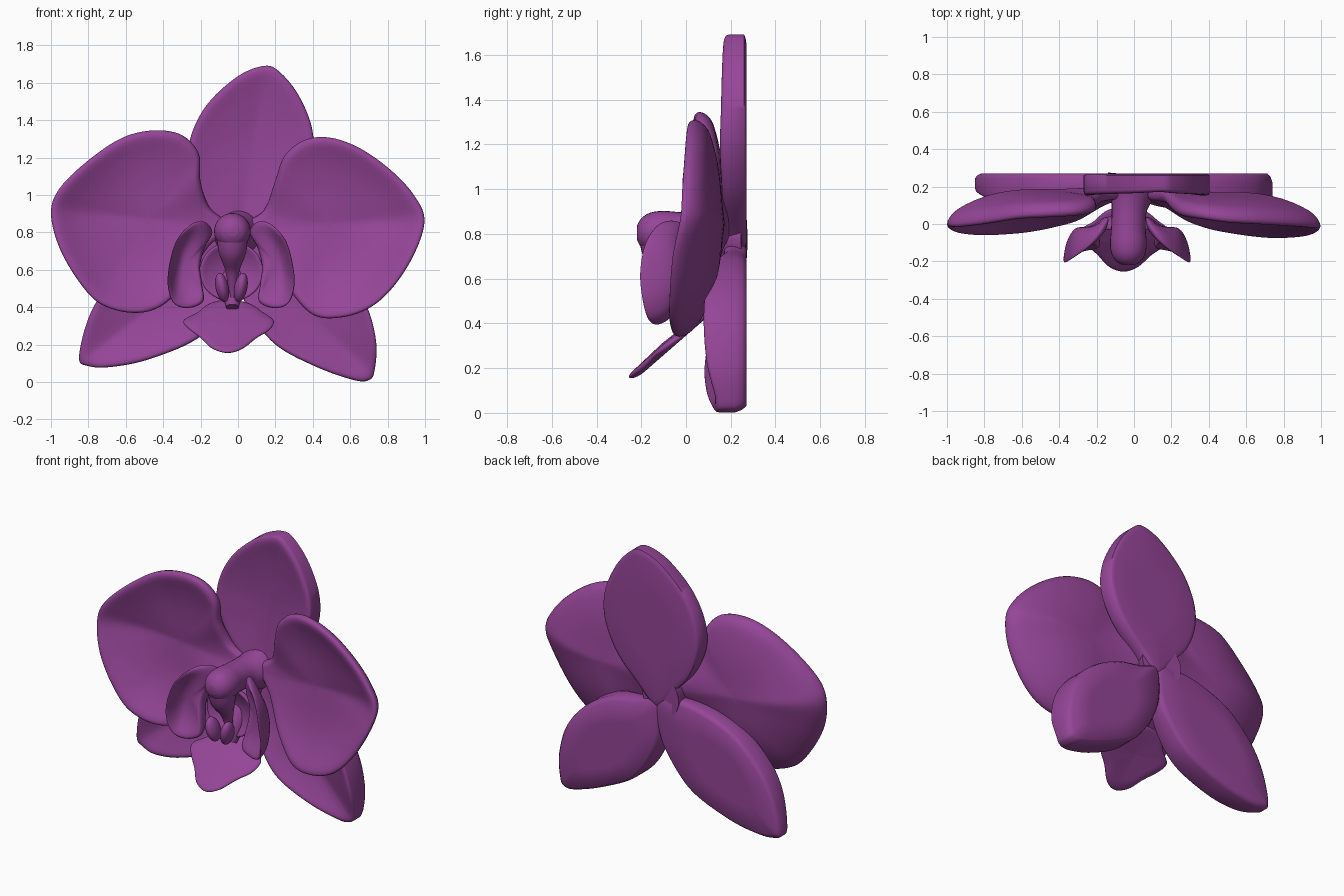
import bpy, bmesh, math
from mathutils import Vector

purple = bpy.data.materials.new("petal_purple")
purple.diffuse_color = (0.30, 0.06, 0.31, 1)


def finish(name, bm):
    bmesh.ops.recalc_face_normals(bm, faces=bm.faces)
    me = bpy.data.meshes.new(name)
    bm.to_mesh(me)
    bm.free()
    ob = bpy.data.objects.new(name, me)
    bpy.context.collection.objects.link(ob)
    me.materials.append(purple)
    bpy.context.view_layer.objects.active = ob
    ob.select_set(True)
    bpy.ops.object.shade_smooth_by_angle(angle=math.radians(60))
    ob.select_set(False)
    return ob


def spline(pts, steps=7, closed=True):
    """Catmull-Rom through the points."""
    P = [Vector(p) for p in pts]
    n, out = len(P), []
    for i in range(n if closed else n - 1):
        q = [P[(i + k) % n] if closed else P[min(max(i + k, 0), n - 1)] for k in (-1, 0, 1, 2)]
        for s in range(steps):
            t = s / steps
            out.append(0.5 * (2 * q[1] + (q[2] - q[0]) * t
                              + (2 * q[0] - 5 * q[1] + 4 * q[2] - q[3]) * t * t
                              + (3 * q[1] - q[0] - 3 * q[2] + q[3]) * t ** 3))
    return out if closed else out + [P[-1]]


def skin(bm, rings, start, end):
    """Join equal rings of points, closing both ends with a fan."""
    V = [[bm.verts.new(p) for p in r] for r in rings]
    n = len(V[0])
    for a, b in zip(V, V[1:]):
        for i in range(n):
            bm.faces.new((a[i], a[(i + 1) % n], b[(i + 1) % n], b[i]))
    for r, c in ((V[0], start), (V[-1], end)):
        c = bm.verts.new(c)
        for i in range(n):
            bm.faces.new((r[i], r[(i + 1) % n], c))


def petal(name, outline, centre, half=0.03, flat=None, bevel=0.01, vein=None, crease=0.012,
          power=2.0, round_at=0.88):
    """Cupped blade: outline and centre are (x, z, y of middle sheet)."""
    rim = spline(outline)
    c = Vector(centre)

    def point(p, t, side):
        q = c.lerp(p, t)
        y = c.z + (p.z - c.z) * t ** power
        if vein:                                    # soft midrib from base to tip
            a, b = Vector(vein[0]), Vector(vein[1])
            d = (b - a).normalized()
            r = Vector((q.x, q.y)) - a
            dist = math.hypot(d.x * r.y - d.y * r.x, 0.025)
            y += crease * math.exp(-dist / 0.06) * (1 - t ** 4)
        edge = max(0.0, (t - round_at) / (1 - round_at))
        return (q.x, y + side * half * math.sqrt(max(0, 1 - edge * edge)), q.y)

    ts = [0.06, 0.15, 0.25, 0.36, 0.48, 0.6, 0.72, 0.81, 0.88, 0.92, 0.95, 0.975, 0.992, 1.0]
    rings = [[point(p, t, -1) for p in rim] for t in ts]
    if flat is None:
        rings += [[point(p, t, 1) for p in rim] for t in reversed(ts[:-1])]
        end = point(c, 0, 1)
    else:
        for t, y in ((1, flat - bevel), (0.97, flat - bevel * 0.4), (0.92, flat), (0.5, flat)):
            rings.append([(c.x + (p.x - c.x) * t, y, c.y + (p.y - c.y) * t) for p in rim])
        end = (c.x, flat, c.y)
    bm = bmesh.new()
    skin(bm, rings, point(c, 0, -1), end)
    return finish(name, bm)


def tube(name, pts):
    """Round tube through (x, y, z, radius) points."""
    path = spline(pts, 6, closed=False)
    rings = []
    for i, p in enumerate(path):
        d = (path[min(i + 1, len(path) - 1)] - path[max(i - 1, 0)]).to_3d().normalized()
        u = Vector((1, 0, 0))
        u = (u - d * u.dot(d)).normalized()
        w = d.cross(u)
        rings.append([p.to_3d() + p.w * (math.cos(a) * u + math.sin(a) * w)
                      for a in [k * math.tau / 28 for k in range(28)]])
    bm = bmesh.new()
    skin(bm, rings, path[0].to_3d(), path[-1].to_3d())
    return finish(name, bm)


def ball(name, loc, size, rot=(0, 0, 0)):
    bm = bmesh.new()
    bmesh.ops.create_uvsphere(bm, u_segments=32, v_segments=20, radius=1)
    ob = finish(name, bm)
    ob.location, ob.scale, ob.rotation_euler = loc, size, rot
    return ob


# Three flat-backed sepals behind
petal("top_sepal", [
    (0.14, 1.69, .19), (0.0, 1.635, .185), (-0.16, 1.49, .18), (-0.25, 1.32, .175), (-0.265, 1.15, .17),
    (-0.2, 0.97, .18), (-0.08, 0.83, .19), (0.03, 0.72, .2), (0.16, 0.83, .19), (0.31, 0.99, .18),
    (0.395, 1.18, .17), (0.395, 1.36, .175), (0.32, 1.54, .18), (0.22, 1.66, .185)],
    (0.07, 1.22, .235), flat=0.27, vein=((0, 0.75), (0.14, 1.69)))
petal("lower_left_sepal", [
    (-0.85, 0.13, .19), (-0.8, 0.085, .18), (-0.68, 0.08, .14), (-0.48, 0.12, .12), (-0.22, 0.23, .12),
    (-0.06, 0.4, .14), (0.02, 0.56, .18), (0.03, 0.76, .2), (-0.12, 0.79, .2), (-0.32, 0.76, .18),
    (-0.53, 0.67, .16), (-0.7, 0.51, .15), (-0.8, 0.34, .16)],
    (-0.45, 0.42, .19), flat=0.27, bevel=0.025, vein=((0, 0.75), (-0.85, 0.1)))
petal("lower_right_sepal", [
    (0.73, 0.06, .15), (0.7, 0.01, .15), (0.62, 0.01, .14), (0.42, 0.08, .11), (0.2, 0.2, .1),
    (0.06, 0.38, .13), (0.0, 0.56, .18), (0.02, 0.76, .2), (0.16, 0.73, .2), (0.35, 0.69, .16),
    (0.54, 0.58, .11), (0.68, 0.42, .095), (0.738, 0.22, .11)],
    (0.4, 0.36, .18), flat=0.27, bevel=0.05, vein=((0, 0.75), (0.7, 0.02)))

# Two big cupped side petals
petal("right_petal", [
    (0.2, 1.08, .1), (0.25, 1.21, .07), (0.36, 1.295, .05), (0.5, 1.305, .03), (0.66, 1.245, .02),
    (0.82, 1.13, .01), (0.94, 1.0, 0), (0.997, 0.87, -.01), (0.95, 0.7, -.045), (0.84, 0.52, -.06),
    (0.71, 0.4, -.06), (0.55, 0.345, -.04), (0.4, 0.36, -.01), (0.27, 0.5, .04), (0.15, 0.7, .12),
    (0.03, 0.83, .18), (0.14, 0.92, .16)],
    (0.48, 0.848, .12), half=0.04, vein=((0.05, 0.83), (1, 0.87)), crease=0.018, power=2.6)
petal("left_petal", [
    (-0.2, 1.07, .11), (-0.21, 1.22, .09), (-0.3, 1.32, .07), (-0.45, 1.345, .06), (-0.62, 1.305, .05),
    (-0.8, 1.185, .02), (-0.95, 1.04, 0), (-1.0, 0.91, 0), (-0.96, 0.73, -.03), (-0.86, 0.55, -.045),
    (-0.74, 0.42, -.045), (-0.57, 0.37, -.03), (-0.42, 0.4, 0), (-0.29, 0.52, .04), (-0.16, 0.72, .12),
    (-0.04, 0.83, .18), (-0.15, 0.93, .16)],
    (-0.48, 0.873, .135), half=0.04, vein=((-0.05, 0.83), (-1, 0.92)), crease=0.018, power=2.6)

# Central column with rounded cap, and the tapered beak under it
tube("column", [(0.0, 0.26, 0.79, .14), (-0.01, 0.17, 0.79, .12), (-0.025, 0.08, 0.8, .095),
                (-0.03, -0.02, 0.805, .092), (-0.03, -0.1, 0.805, .098), (-0.03, -0.16, 0.805, .09),
                (-0.03, -0.2, 0.805, .065), (-0.03, -0.22, 0.805, .03)])
tube("column_beak", [(-0.03, -0.13, 0.78, .08), (-0.03, -0.11, 0.7, .075), (-0.03, -0.07, 0.6, .04),
                     (-0.03, -0.05, 0.5, .02), (-0.03, -0.05, 0.45, .008)])

# Two ear-like cupped side lobes of the lip, mirrored about the flower axis
ear = [(.1, .8, .02), (.14, .855, -.04), (.21, .845, -.11), (.29, .76, -.17), (.33, .63, -.195),
       (.338, .51, -.185), (.305, .42, -.16), (.23, .395, -.13), (.15, .43, -.11), (.155, .52, -.08),
       (.165, .62, -.05), (.14, .72, -.01)]
for side, s in (("right", 1), ("left", -1)):
    petal(side + "_lip_lobe", [(-0.037 + s * x, z, y) for x, z, y in ear],
          (-0.037 + s * 0.245, 0.63, -0.055), half=0.038, power=2.6, round_at=0.8)
    ball(side + "_callus", (-0.035 + s * 0.05, -0.13, 0.505), (0.035, 0.055, 0.08),
         (0.25, s * 0.2, 0))

# Throat behind the lobes and the neck that carries the lip
petal("throat", [(-0.035 + 0.17 * math.cos(a), 0.59 + 0.16 * math.sin(a), -0.02)
                 for a in [k * math.tau / 10 for k in range(10)]], (-0.035, 0.59, 0.04), half=0.02)
tube("lip_neck", [(-0.02, 0.2, 0.72, .08), (-0.03, 0.1, 0.62, .07), (-0.03, 0.02, 0.5, .06),
                  (-0.03, -0.03, 0.4, .035)])

# Front lip blade sloping down and forward
lip = [(-.29, .33), (-.27, .29), (-.2, .235), (-.14, .18), (-.06, .155), (.02, .175), (.1, .235),
       (.17, .28), (.19, .33), (.13, .375), (.06, .42), (-.05, .44), (-.15, .42), (-.22, .37)]
petal("lip_blade", [(x, z, -0.25 + (z - 0.15) * 1.15) for x, z in lip],
      (-0.05, 0.31, -0.08), half=0.028, power=1.0, round_at=0.8)
